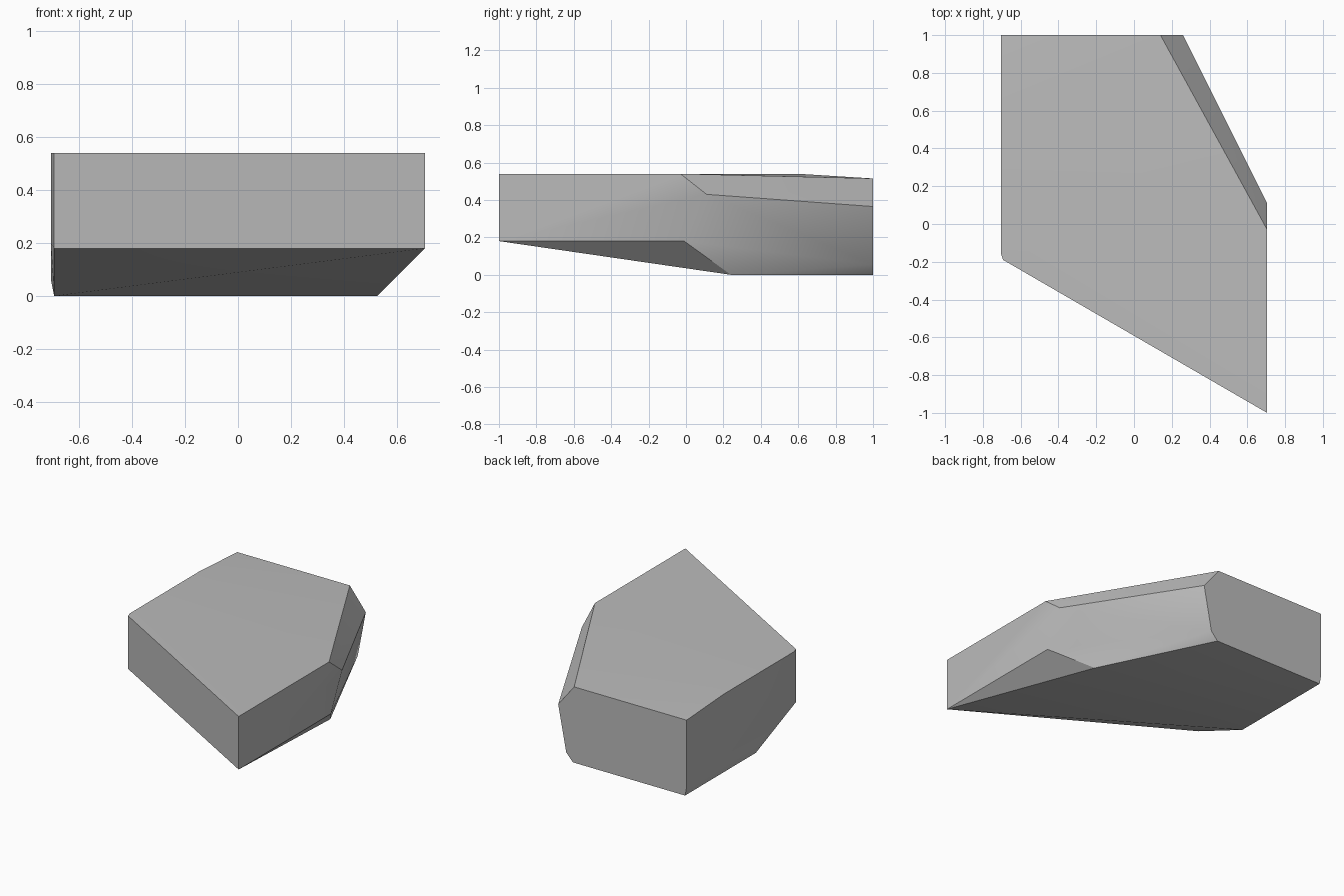
import bpy
import bmesh
import math

cube = bpy.data.objects.get("Cube")
if cube:
    bpy.data.objects.remove(cube, do_unlink=True)

# Stone colour
stone = bpy.data.materials.new("stone grey")
stone.use_nodes = True
colour = (0.5, 0.5, 0.5, 1)
stone.diffuse_color = colour
stone.node_tree.nodes["Principled BSDF"].inputs["Base Color"].default_value = colour

SIDE = 0.705   # half width
INNER = 0.693  # slightly worn edge on the straight side
TOP = 0.54
BACK_TOP = 0.515
LIP = 0.18     # height of the front underside edge
HEEL = 0.24    # where the flat base begins

# Corners of the slab, grouped by region
top_corners = [
    (SIDE, -1, TOP), (SIDE, -0.03, TOP), (-SIDE, 0.6, TOP),
    (-SIDE, -0.155, TOP), (-INNER, -0.19, TOP),
    (0.14, 1, BACK_TOP), (-SIDE, 1, BACK_TOP),
]
cut_side_corners = [
    (SIDE, 0.11, 0.43), (0.26, 1, 0.365), (0.2, 1, 0.055),
    (SIDE, -0.01, LIP),
]
base_corners = [
    (SIDE, -1, LIP), (-INNER, -0.19, LIP),
    (0.525, HEEL, 0), (-INNER, HEEL, 0), (0.15, 1, 0), (-INNER, 1, 0),
]
straight_side_corners = [
    (-SIDE, -0.155, 0.2), (-SIDE, HEEL, 0.06), (-SIDE, 1, 0.06),
]

# Faceted stone slab: the solid wrapped around its corners
bm = bmesh.new()
for corner in top_corners + cut_side_corners + base_corners + straight_side_corners:
    bm.verts.new(corner)
bmesh.ops.convex_hull(bm, input=bm.verts)

# Merge the triangles of each flat facet
bmesh.ops.dissolve_limit(bm, angle_limit=math.radians(0.5),
                         verts=bm.verts, edges=bm.edges)
bmesh.ops.recalc_face_normals(bm, faces=bm.faces)

mesh = bpy.data.meshes.new("stone_slab")
bm.to_mesh(mesh)
bm.free()
mesh.materials.append(stone)
slab = bpy.data.objects.new("stone_slab", mesh)
bpy.context.collection.objects.link(slab)

# Soft shading across shallow facets, crisp main edges
bpy.ops.object.select_all(action="DESELECT")
slab.select_set(True)
bpy.context.view_layer.objects.active = slab
bpy.ops.object.shade_smooth_by_angle(angle=math.radians(30))
